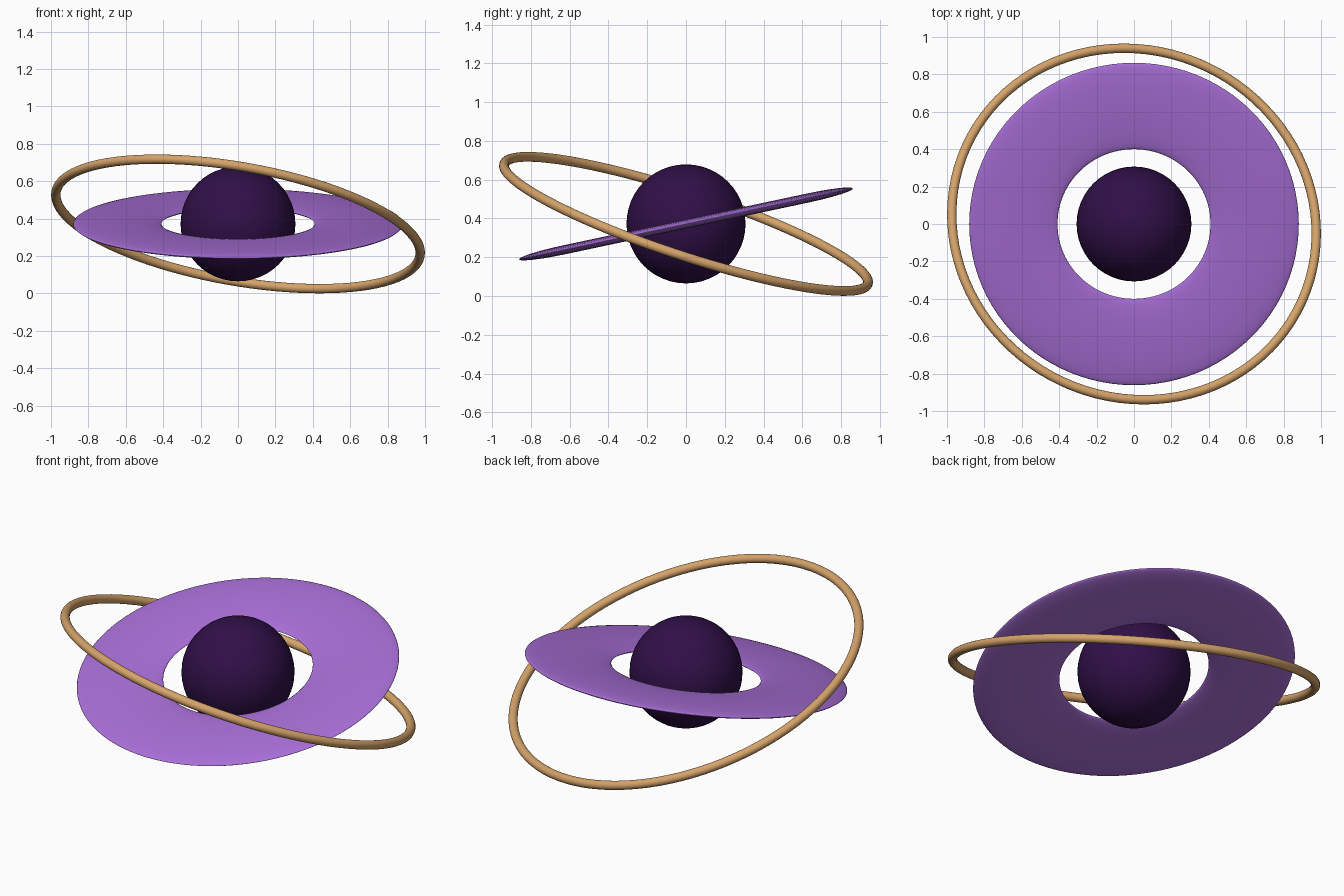
import bpy
from math import radians

cube = bpy.data.objects.get("Cube")
if cube:
    bpy.data.objects.remove(cube, do_unlink=True)

CENTRE = (0, 0, 0.372)


def material(name, rgb):
    mat = bpy.data.materials.new(name)
    mat.use_nodes = True
    mat.diffuse_color = (*rgb, 1)
    mat.node_tree.nodes["Principled BSDF"].inputs["Base Color"].default_value = (*rgb, 1)
    return mat


def finish(name, mat):
    obj = bpy.context.object
    obj.name = obj.data.name = name
    obj.data.materials.append(mat)
    bpy.ops.object.shade_smooth()
    return obj


def ring(name, mat, major, minor, tilt, flatten=1):
    bpy.ops.mesh.primitive_torus_add(
        major_segments=96, minor_segments=24, major_radius=major, minor_radius=minor,
        location=CENTRE, rotation=[radians(a) for a in tilt])
    bpy.context.object.scale.z = flatten
    return finish(name, mat)


# Planet at the centre
bpy.ops.mesh.primitive_uv_sphere_add(segments=48, ring_count=24, radius=0.307, location=CENTRE)
finish("planet", material("dark violet", (0.03, 0.005, 0.065)))

# Broad flattened ring, tilted up at the back
ring("wide_ring", material("purple", (0.40, 0.16, 0.69)), 0.645, 0.236, (12, 0, 0), 0.1)

# Thin outer hoop, tilted down towards the back and left
ring("outer_hoop", material("gold", (0.67, 0.37, 0.145)), 0.988, 0.025, (-18, 10, 0))
